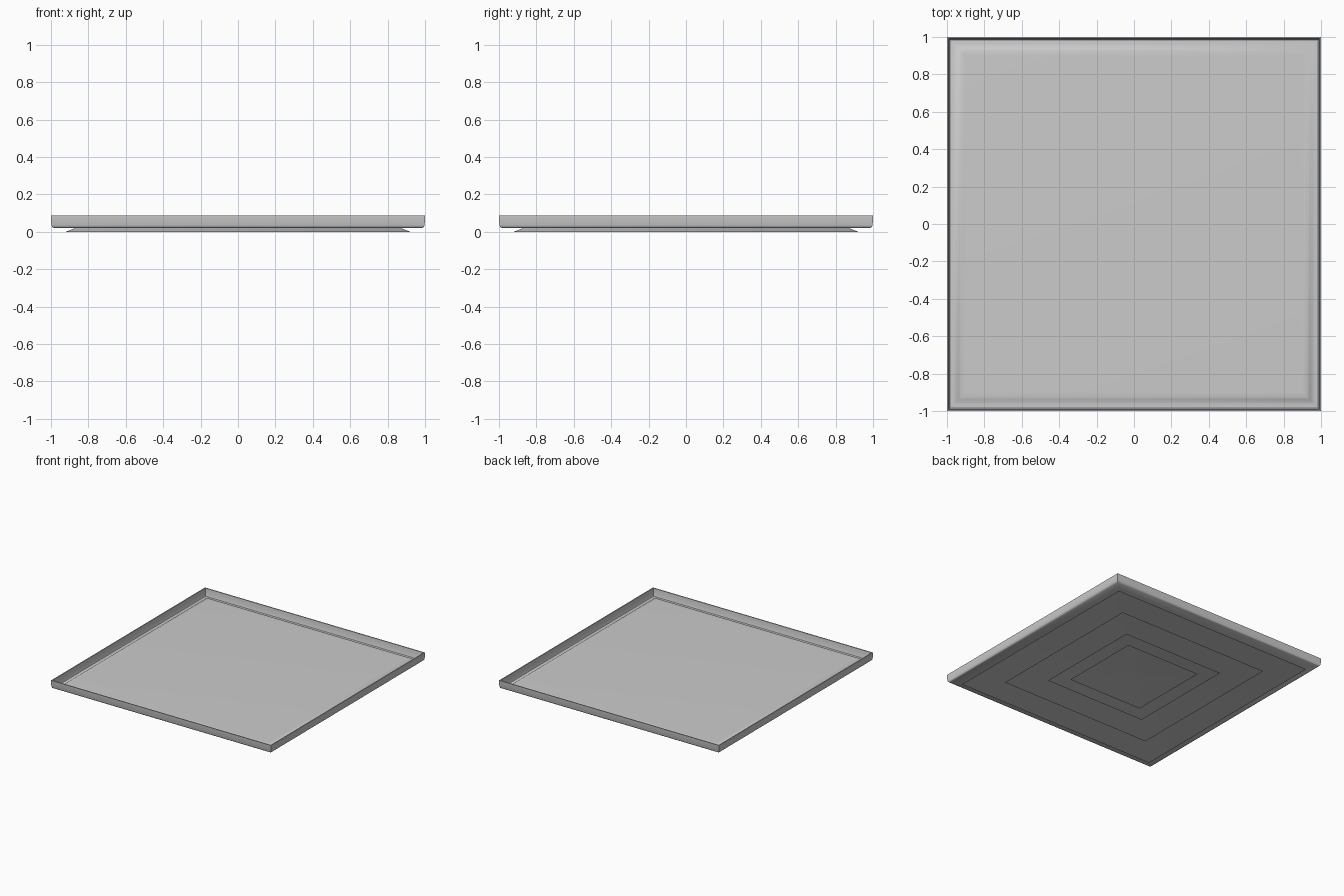
import bpy, bmesh

if "Cube" in bpy.data.objects:
    bpy.data.objects.remove(bpy.data.objects["Cube"])


def square_sweep(name, profile, cap_start=False, cap_end=False):
    """Sweep a (half_width, z) profile round a square."""
    bm = bmesh.new()
    loops = []
    for r, z in profile:
        loops.append([bm.verts.new((sx * r, sy * r, z))
                      for sx, sy in ((-1, -1), (1, -1), (1, 1), (-1, 1))])
    for a, b in zip(loops, loops[1:]):
        for i in range(4):
            j = (i + 1) % 4
            bm.faces.new((a[i], a[j], b[j], b[i]))
    if cap_start:
        bm.faces.new(loops[0])
    if cap_end:
        bm.faces.new(loops[-1])
    bmesh.ops.recalc_face_normals(bm, faces=bm.faces)
    mesh = bpy.data.meshes.new(name)
    bm.to_mesh(mesh)
    bm.free()
    obj = bpy.data.objects.new(name, mesh)
    bpy.context.collection.objects.link(obj)
    bpy.ops.object.select_all(action='DESELECT')
    obj.select_set(True)
    bpy.context.view_layer.objects.active = obj
    bpy.ops.object.shade_smooth_by_angle(angle=0.7)
    return obj


# Square tray: raised floor, edge groove, thin rim, outer wall, ridged underside
profile = [
    # raised floor with rounded edge dropping into the groove
    (0.90, 0.046), (0.925, 0.045), (0.938, 0.041), (0.950, 0.032),
    (0.965, 0.026), (0.984, 0.025),
    # inner wall and rim
    (0.988, 0.034), (0.992, 0.087), (1.0, 0.087),
    # outer wall with rounded lower edge
    (0.998, 0.036), (0.994, 0.026), (0.984, 0.020),
    # recess, then the flared foot
    (0.87, 0.020), (0.92, 0.0),
]
# Nested flared ridges beneath, all reaching the ground
for r in (0.69, 0.46, 0.34):
    profile += [(r - 0.045, 0.016), (r, 0.0)]
profile.append((0.05, 0.014))

square_sweep("tray", profile, cap_start=True, cap_end=True)
